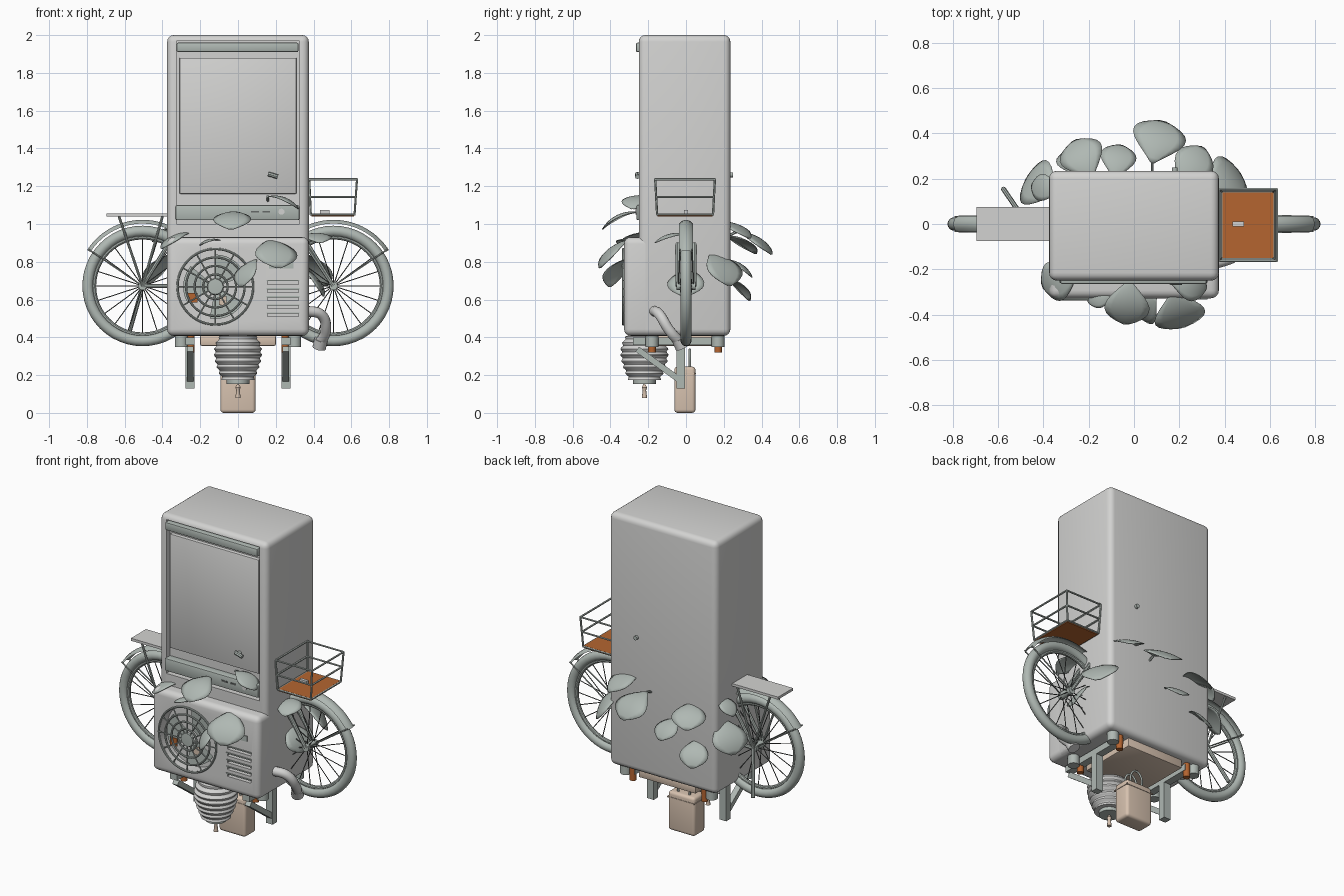
import bpy, bmesh, math
from mathutils import Matrix, Vector

if "Cube" in bpy.data.objects:
    bpy.data.objects.remove(bpy.data.objects["Cube"])


def material(name, rgb):
    m = bpy.data.materials.new(name)
    m.use_nodes = True
    m.diffuse_color = (*rgb, 1)
    m.node_tree.nodes["Principled BSDF"].inputs["Base Color"].default_value = (*rgb, 1)
    return m


WHITE = material("pale grey", (.65, .65, .64))
SAGE = material("grey green", (.43, .48, .45))
ORANGE = material("rust orange", (.46, .13, .03))
TAN = material("warm tan", (.68, .54, .43))
DARK = material("dark grey", (.13, .14, .135))


def link(name, bm, mat):
    bmesh.ops.recalc_face_normals(bm, faces=bm.faces)
    me = bpy.data.meshes.new(name)
    bm.to_mesh(me)
    bm.free()
    me.materials.append(mat)
    ob = bpy.data.objects.new(name, me)
    bpy.context.collection.objects.link(ob)
    return ob


def box(name, x, y, z, mat, bevel=0, segs=4):
    """Box from three (min, max) ranges with rounded edges."""
    bm = bmesh.new()
    bmesh.ops.create_cube(bm, size=1)
    for v in bm.verts:
        v.co = [(a + b) / 2 + c * (b - a) for c, (a, b) in zip(v.co, (x, y, z))]
    if bevel:
        bmesh.ops.bevel(bm, geom=bm.edges[:], offset=bevel, segments=segs,
                        profile=.5, affect='EDGES')
    return link(name, bm, mat)


def rods(name, pairs, r, mat, sides=8):
    """Straight round bars between pairs of points, as one part."""
    bm = bmesh.new()
    for p, q in pairs:
        p, q = Vector(p), Vector(q)
        turn = (q - p).to_track_quat('Z', 'Y').to_matrix().to_4x4()
        bmesh.ops.create_cone(bm, cap_ends=True, segments=sides, radius1=r, radius2=r,
                              depth=(q - p).length,
                              matrix=Matrix.Translation((p + q) / 2) @ turn)
    return link(name, bm, mat)


def lathe(name, profile, center, mat, upright=True, start=0, sweep=360, steps=48):
    """Spin (radius, height) points round z, or round y when not upright."""
    bm = bmesh.new()
    vs = [bm.verts.new((r, 0, h)) for r, h in profile]
    es = [bm.edges.new(e) for e in zip(vs, vs[1:])]
    bmesh.ops.rotate(bm, verts=vs, matrix=Matrix.Rotation(math.radians(start), 3, 'Z'))
    bmesh.ops.spin(bm, geom=vs + es, axis=(0, 0, 1), cent=(0, 0, 0),
                   angle=math.radians(sweep), steps=steps)
    bmesh.ops.remove_doubles(bm, verts=bm.verts, dist=1e-5)
    if not upright:
        bmesh.ops.rotate(bm, verts=bm.verts, matrix=Matrix.Rotation(math.pi / 2, 3, 'X'))
    bmesh.ops.translate(bm, verts=bm.verts, vec=center)
    return link(name, bm, mat)


def ring(name, R, r, center, mat, n=10):
    pts = [(R + r * math.cos(i * math.tau / n), r * math.sin(i * math.tau / n))
           for i in range(n + 1)]
    return lathe(name, pts, center, mat, upright=False)


def tube(name, points, r, mat):
    cu = bpy.data.curves.new(name, 'CURVE')
    cu.dimensions, cu.bevel_depth, cu.bevel_resolution = '3D', r, 4
    cu.use_fill_caps = True
    sp = cu.splines.new('BEZIER')
    sp.bezier_points.add(len(points) - 1)
    for bp, p in zip(sp.bezier_points, points):
        bp.co = p
        bp.handle_left_type = bp.handle_right_type = 'AUTO'
    cu.materials.append(mat)
    ob = bpy.data.objects.new(name, cu)
    bpy.context.collection.objects.link(ob)


def cut(ob, cutters):
    bpy.context.view_layer.objects.active = ob
    for c in cutters:
        mod = ob.modifiers.new("cut", 'BOOLEAN')
        mod.operation, mod.object = 'DIFFERENCE', c
        bpy.ops.object.modifier_apply(modifier=mod.name)
        bpy.data.objects.remove(c)


# Tall cabinet with recessed front panel
cabinet = box("cabinet", (-.375, .375), (-.25, .235), (.408, 2), WHITE, .035)
cut(cabinet, [box("recess", (-.325, .325), (-.3, -.215), (1, 1.97), WHITE)])
box("front_panel", (-.31, .31), (-.238, -.2), (1.16, 1.88), WHITE, .006, 2)
box("top_bar", (-.325, .32), (-.265, -.2), (1.91, 1.96), SAGE, .008, 2)
box("control_bar", (-.33, .325), (-.262, -.2), (1.02, 1.1), SAGE, .008, 2)
lathe("button", [(0, .008), (.016, .008), (.016, 0)], (.23, -.26, 1.065), WHITE, False)
for i in range(2):
    box("coin_slot", (.07 + i * .06, .11 + i * .06), (-.265, -.26), (1.06, 1.07), DARK)
rods("through_pin", [((.18, -.26, 1.26), (.18, .25, 1.26))], .013, SAGE, 12)
rods("pin_handle", [((.16, -.258, 1.265), (.21, -.258, 1.25))], .012, SAGE)

# Lower fan unit with round opening and vents
FX, FZ = -.12, .668
unit = box("fan_unit", (-.375, .375), (-.328, -.1), (.408, .93), WHITE, .035)
cutters = [lathe("opening", [(0, .07), (.195, .07), (.195, -.07), (0, -.07)],
                 (FX, -.328, FZ), WHITE, False)]
for i in range(5):
    z = .69 - i * .043
    cutters.append(box("vent", (.155, .32), (-.36, -.3), (z - .009, z + .009), WHITE))
cut(unit, cutters)
for i in range(5):
    z = .69 - i * .043
    box("vent_lip", (.15, .325), (-.333, -.32), (z + .007, z + .014), SAGE)
box("label_plate", (.165, .295), (-.334, -.325), (.765, .8), SAGE)
for R in (.2, .155, .11, .065):
    ring("grille_ring", R, .006, (FX, -.333, FZ), SAGE)
spokes = []
for i in range(12):
    c, s = math.cos(i * math.pi / 6), math.sin(i * math.pi / 6)
    spokes.append(((FX + .04 * c, -.333, FZ + .04 * s), (FX + .2 * c, -.333, FZ + .2 * s)))
rods("grille_bars", spokes, .004, SAGE, 6)
lathe("grille_hub", [(0, .012), (.04, .01), (.045, 0), (0, 0)], (FX, -.328, FZ), SAGE, False)
for i in range(3):
    lathe("fan_blade", [(.04, .005), (.17, .012), (.17, .006), (.04, 0), (.04, .005)],
          (FX, -.28, FZ), SAGE, False, 20 + i * 120, 70, 10)
box("rust_patch", (-.265, -.215), (-.3, -.295), (.585, .635), ORANGE)
box("tan_patch", (-.1, -.06), (-.3, -.295), (.57, .62), TAN)

# Side hose
tube("hose", [(.36, -.17, .54), (.44, -.14, .52), (.465, -.09, .44), (.435, -.03, .37)], .028, WHITE)
rods("hose_cuff", [((.44, -.04, .39), (.43, -.02, .345))], .036, WHITE, 20)

# Wheels, mudguards and stays
for side, name in ((-1, "rear"), (1, "front")):
    hub = Vector((side * .505, 0, .672))
    ring(name + "_tyre", .29, .029, hub, SAGE, 14)
    ring(name + "_rim", .258, .012, hub, SAGE)
    spokes = []
    for i in range(20):
        a, y = i * math.tau / 20, .03 * (-1) ** i
        d = Vector((math.cos(a), 0, math.sin(a)))
        spokes.append((hub + d * .02 + Vector((0, y, 0)), hub + d * .255))
    rods(name + "_spokes", spokes, .0028, DARK, 5)
    rods(name + "_hub", [(hub - Vector((0, .05, 0)), hub + Vector((0, .05, 0)))], .022, SAGE, 16)
    lathe(name + "_mudguard", [(.33, -.036), (.345, -.02), (.35, 0), (.345, .02), (.33, .036),
                               (.341, .018), (.345, 0), (.341, -.018), (.33, -.036)],
          hub, SAGE, False, 33 if side > 0 else 55, 92, 24)
    rods(name + "_stays", [(hub + Vector((0, y, 0)), (side * .34, y, z))
                           for y in (-.045, .045) for z in (.94, .672 if side < 0 else .92)],
         .011, SAGE)
    rods(name + "_guard_stays", [(hub + Vector((0, y, 0)), (side * .79, y * .8, .865))
                                 for y in (-.04, .04)], .004, SAGE)

# Rear rack and kickstand
box("rack_plate", (-.695, -.3), (-.075, .075), (1.04, 1.056), WHITE)
rods("rack_struts", [((-.505, y, .672), (x, y * 1.2, 1.04))
                     for y in (-.05, .05) for x in (-.63, -.4)], .007, SAGE)
rods("kickstand", [((-.505, .05, .67), (-.577, .155, .42))], .011, SAGE)

# Basket with orange floor
box("basket_floor", (.39, .615), (-.15, .14), (1.04, 1.055), ORANGE)


def basket_corners(t):
    xs, ys = (.385 - .008 * t, .617 + .013 * t), (-.153 - .01 * t, .143 + .01 * t)
    return [Vector((x, y, 1.05 + .187 * t))
            for x, y in ((xs[0], ys[0]), (xs[1], ys[0]), (xs[1], ys[1]), (xs[0], ys[1]))]


bars = list(zip(basket_corners(0), basket_corners(1)))
for t in (0, .5, 1):
    c = basket_corners(t)
    bars += zip(c, c[1:] + c[:1])
rods("basket_wires", bars, .006, SAGE, 6)
box("basket_tag", (.435, .485), (-.01, .01), (1.055, 1.075), WHITE)

# Underside tray, feet, brackets
box("drip_tray", (-.2, .2), (-.19, .19), (.355, .412), TAN, .008, 2)
for s in (-1, 1):
    for y in (-.18, .17):
        rods("foot", [((s * .3, y, .35), (s * .3, y, .42))], .034, SAGE, 20)
        rods("rust_foot", [((s * .25, y, .32), (s * .25, y, .41))], .02, ORANGE, 16)
    xr = (s * .253 - .024, s * .253 + .024)
    box("bracket_post", xr, (-.05, -.005), (.13, .4), SAGE)
    box("bracket_arm", xr, (-.28, .18), (.36, .4), SAGE)
    strut = box("bracket_strut", (s * .253 - .018, s * .253 + .018), (-.14, .14), (-.016, .016), SAGE)
    strut.rotation_euler.x = math.radians(-36)
    strut.location = (0, -.145, .255)

# Ribbed lantern with tassel
ribs = [(.045, .42)]
for i in range(49):
    t = i / 48
    ribs.append((.062 + .054 * math.sin(math.pi * (.15 + .85 * (1 - t)) ** .8) + .02 * (1 - t)
                 + .005 * math.cos(t * 7 * math.tau), .175 + .23 * t))
ribs[1:] = sorted(ribs[1:], key=lambda p: -p[1])
lathe("lantern", ribs + [(0, .17)], (0, -.22, 0), WHITE)
lathe("lantern_cap", [(0, .182), (.06, .182), (.06, .152), (0, .152)], (0, -.22, 0), SAGE)
lathe("tassel", [(0, .155), (.006, .15), (.014, .135), (.009, .12), (.014, .08), (0, .08)],
      (0, -.22, 0), TAN, steps=16)

# Hanging tan case
box("case", (-.093, .093), (-.062, .05), (0, .245), TAN, .018)
box("case_lid_band", (-.096, .096), (-.065, .053), (.205, .212), TAN)
for y in (-.03, .02):
    tube("case_handle", [(-.04, y, .235), (-.035, y, .31), (0, y, .335), (.035, y, .31), (.04, y, .235)], .006, SAGE)


def leaf(c, heading, tilt, length=.23, width=.2):
    """Drooping rounded leaf centred at c, with a stem back to the cabinet."""
    n, m, bm = 10, 6, bmesh.new()
    out = Vector((math.cos(math.radians(heading)), math.sin(math.radians(heading)), 0))
    across = Vector((-out.y, out.x, 0))
    p, spine = Vector(), []
    for i in range(n + 1):
        pitch = math.radians(tilt + 35 - 70 * i / n)
        spine.append(p.copy())
        p += (out * math.cos(pitch) + Vector((0, 0, math.sin(pitch)))) * length / n
    shift = Vector(c) - spine[n // 2]
    rows = []
    for i, s in enumerate(spine):
        w = width / 2 * math.sin(math.pi * (.04 + .93 * i / n) ** 1.2)
        rows.append([bm.verts.new(s + shift + across * w * k - Vector((0, 0, .18 * w * k * k)))
                     for k in (2 * j / m - 1 for j in range(m + 1))])
    for a, b in zip(rows, rows[1:]):
        for j in range(m):
            bm.faces.new((a[j], a[j + 1], b[j + 1], b[j]))
    base = spine[0] + shift
    ob = link("leaf", bm, SAGE)
    mod = ob.modifiers.new("thickness", 'SOLIDIFY')
    mod.thickness = .004
    root = Vector((max(-.3, min(.3, base.x)), max(-.2, min(.2, base.y)), base.z - .03))
    rods("leaf_stem", [(root, base)], .007, SAGE, 6)


# Foliage around the waist: front, sides, back
for spec in (((-.03, -.36, 1.05), 265, -28), ((.2, -.40, .87), 285, -45, .24, .23),
             ((.04, -.38, .76), 225, -55, .2, .15), ((.25, -.27, 1.14), 350, -25, .19, .14),
             ((-.34, -.25, .94), 200, -30, .2, .18), ((-.15, -.33, .92), 195, -15, .13, .08),
             ((.42, -.08, .95), 280, -15, .2, .15), ((.42, 0, .71), 350, -55, .2, .2),
             ((.42, .2, .79), 35, -50, .26, .22), ((.26, .26, 1.0), 60, -25, .24, .18),
             ((.11, .38, .93), 75, -35, .24, .24), ((-.07, .29, .79), 80, -35, .19, .16),
             ((-.23, .3, .92), 115, -30, .22, .2), ((-.26, .29, .68), 110, -45, .2, .17),
             ((-.43, .18, .79), 150, -50, .24, .22), ((-.40, .16, .97), 170, -35, .17, .12)):
    leaf(*spec)

# Soft shading with crisp edges
bpy.ops.object.select_all(action='DESELECT')
for ob in bpy.context.scene.objects:
    if ob.type == 'MESH':
        ob.select_set(True)
        bpy.context.view_layer.objects.active = ob
bpy.ops.object.shade_smooth_by_angle(angle=math.radians(35))
